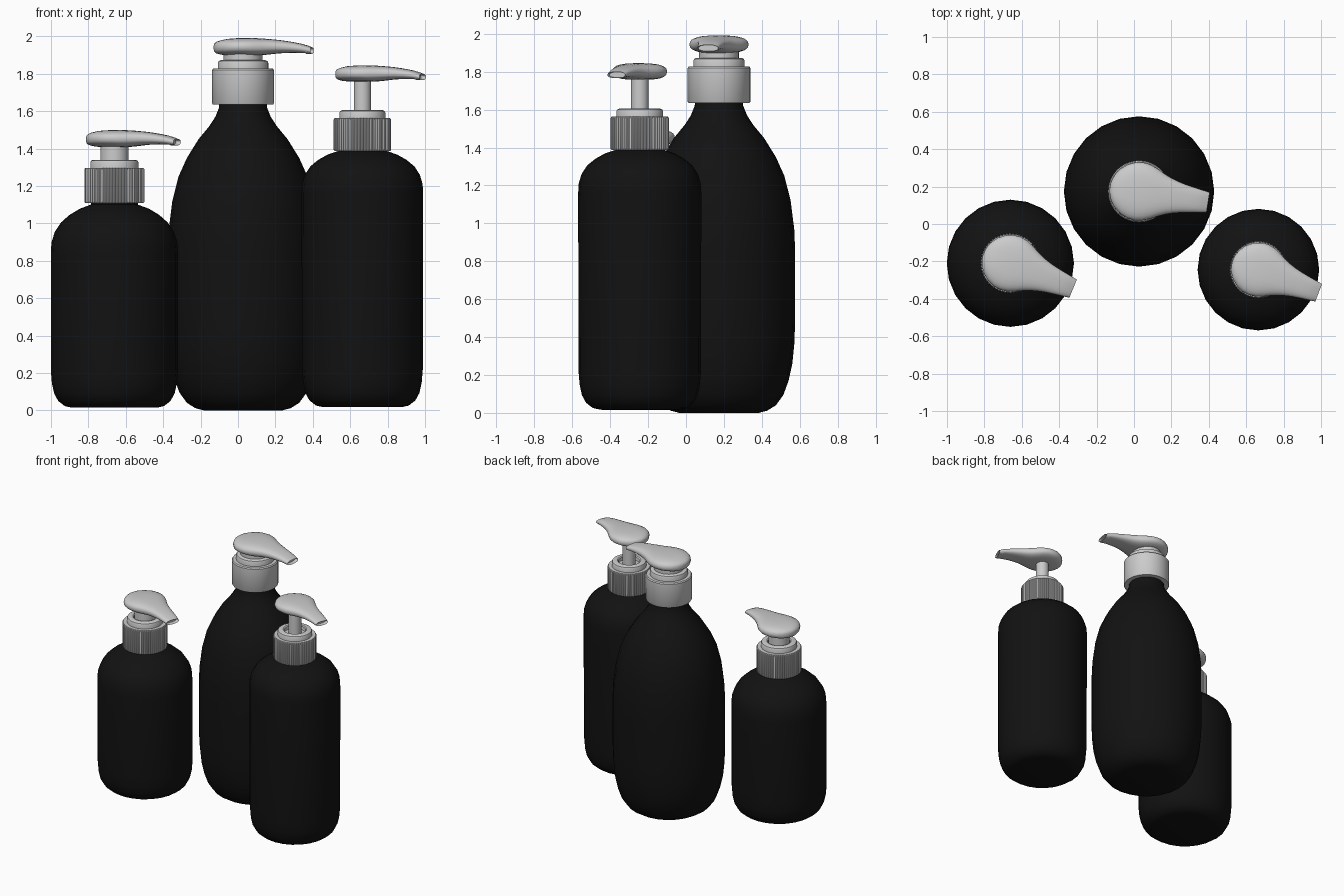
import bpy, bmesh, math

if "Cube" in bpy.data.objects:
    bpy.data.objects.remove(bpy.data.objects["Cube"])

black = bpy.data.materials.new("black_plastic")
black.diffuse_color = (0.006, 0.006, 0.006, 1)
black.use_nodes = True
black.node_tree.nodes["Principled BSDF"].inputs["Base Color"].default_value = black.diffuse_color


def finish(name, bm, loc, turn=0, mat=None, angle=35):
    bmesh.ops.recalc_face_normals(bm, faces=bm.faces)
    me = bpy.data.meshes.new(name)
    bm.to_mesh(me)
    bm.free()
    ob = bpy.data.objects.new(name, me)
    bpy.context.collection.objects.link(ob)
    ob.location = loc
    ob.rotation_euler.z = math.radians(turn)
    if mat:
        me.materials.append(mat)
    bpy.ops.object.select_all(action='DESELECT')
    ob.select_set(True)
    bpy.context.view_layer.objects.active = ob
    bpy.ops.object.shade_smooth_by_angle(angle=math.radians(angle))
    return ob


def skin(bm, rings):
    """Join rings of vertices and close both ends."""
    n = len(rings[0])
    for a, b in zip(rings, rings[1:]):
        for i in range(n):
            j = (i + 1) % n
            bm.faces.new((a[i], a[j], b[j], b[i]))
    bm.faces.new(rings[0])
    return bm.faces.new(rings[-1])


def lathe(name, profile, loc, sides=48, ribs=None, mat=None):
    """Revolve (radius, z) points; ribs = set of profile rows that get grooved."""
    bm = bmesh.new()
    rings = []
    for k, (r, z) in enumerate(profile):
        ring = []
        for i in range(sides):
            a = 2 * math.pi * i / sides
            rr = r - 0.006 if ribs and k in ribs and i % 4 >= 2 else r
            ring.append(bm.verts.new((rr * math.cos(a), rr * math.sin(a), z)))
        rings.append(ring)
    skin(bm, rings)
    return finish(name, bm, loc, mat=mat)


# Pump head stations: position along spout, half width, underside, top (in head radii)
STATIONS = [(-1, .12, .2, .34), (-.97, .25, .12, .42), (-.9, .44, .07, .47),
            (-.75, .66, .03, .52), (-.5, .866, 0, .57), (-.25, .968, 0, .59),
            (0, 1, 0, .6), (.25, .965, 0, .6), (.5, .87, 0, .59), (.75, .74, .02, .575),
            (1, .63, .05, .555), (1.25, .55, .075, .53), (1.5, .49, .09, .495),
            (1.75, .445, .095, .455), (2, .405, .09, .405), (2.2, .375, .075, .35),
            (2.38, .345, .06, .28)]


def pump_head(name, r, loc, turn):
    bm = bmesh.new()
    rings = []
    for x, w, zb, zt in STATIONS:
        ring = []
        for i in range(28):
            a = 2 * math.pi * i / 28
            c, s = math.cos(a), math.sin(a)
            y = w * math.copysign(abs(c) ** 0.75, c)
            z = (zb + zt) / 2 + (zt - zb) / 2 * math.copysign(abs(s) ** 0.8, s)
            ring.append(bm.verts.new((x * r, y * r, z * r)))
        rings.append(ring)
    tip = skin(bm, rings)
    # nozzle opening
    bmesh.ops.inset_region(bm, faces=[tip], thickness=0.006)
    for v in tip.verts:
        v.co.x -= 0.03
    finish(name, bm, loc, turn, angle=50)


def dispenser(tag, x, y, body, cap, collar, stem, head, turn, ribbed):
    loc = (x, y, 0)
    lathe(tag + "_bottle", body, loc, sides=24, mat=black)
    # screw cap
    r, z0, z1 = cap
    prof = [(r * .8, z0), (r - .004, z0), (r, z0 + .006), (r, z1 - .008), (r - .006, z1), (r * .7, z1)]
    lathe(tag + "_cap", prof, loc, 240 if ribbed else 64, {2, 3} if ribbed else None)
    # collar with a recess around the stem
    r, z2 = collar
    lathe(tag + "_collar", [(r, z1 - .01), (r, z2 - .014), (r - .004, z2 - .005), (r - .014, z2),
                            (r * .68, z2), (r * .62, z2 - .006), (r * .6, z2 - .03)], loc)
    # stem
    hr, hz = head
    lathe(tag + "_stem", [(stem, z1), (stem, hz + .02)], loc, 32)
    pump_head(tag + "_pump_head", hr, (x, y, hz), turn)


def base(r, z):
    """Rounded bottle foot."""
    return [(r - .11, z), (r - .075, z + .008), (r - .04, z + .035), (r - .018, z + .075),
            (r - .006, z + .13), (r, z + .2)]


short_body = base(.34, .015) + [(.34, .84), (.336, .9), (.318, .955), (.285, 1.005),
                                (.24, 1.045), (.185, 1.078), (.126, 1.1), (.126, 1.15)]
slim_body = base(.323, .018) + [(.325, 1.16), (.322, 1.21), (.307, 1.26), (.278, 1.305),
                                (.235, 1.34), (.185, 1.368), (.126, 1.388), (.126, 1.43)]
tall_body = [(.21, 0), (.255, .012), (.3, .04), (.34, .095), (.367, .17), (.387, .26), (.398, .37),
             (.402, .5), (.402, .85), (.397, .97), (.378, 1.12), (.345, 1.25), (.3, 1.35),
             (.238, 1.45), (.18, 1.52), (.148, 1.57), (.128, 1.62), (.126, 1.68)]

dispenser("short", -.661, -.21, short_body, (.161, 1.11, 1.297), (.128, 1.34), .075,
          (.152, 1.408), -22, True)
dispenser("tall", .027, .174, tall_body, (.165, 1.635, 1.828), (.135, 1.872), .105,
          (.157, 1.897), -9, False)
dispenser("slim", .665, -.244, slim_body, (.154, 1.388, 1.563), (.123, 1.605), .046,
          (.145, 1.758), -21, True)
